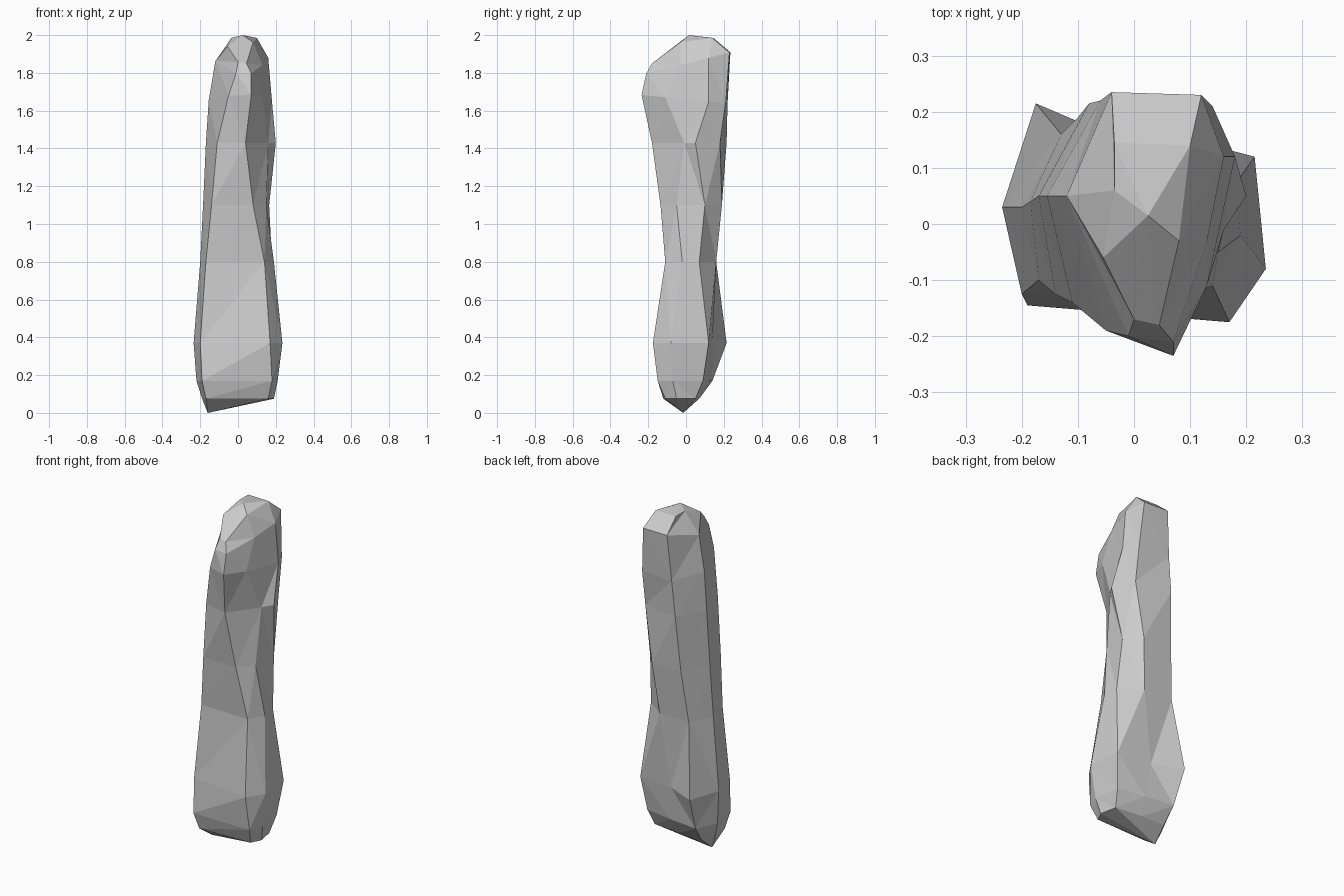
import bpy, bmesh

# Faceted cross-sections from base to head: (height, tilt along y, outline)
# Outline order: front left, front right, right, right back, back, back left, left
SECTIONS = [
    (0.075, 0, [(-.17, -.12), (.16, -.11), (.19, -.05), (.17, .05), (0, .07), (-.15, .07), (-.19, 0)]),
    (0.17, 0, [(-.19, -.145), (.18, -.15), (.21, -.07), (.19, .09), (.02, .12), (-.16, .14), (-.22, .02)]),
    (0.37, 0, [(-.2, -.125), (.17, -.175), (.235, -.08), (.215, .12), (0, .14), (-.175, .215), (-.235, .03)]),
    (0.80, 0, [(-.17, -.1), (.14, -.11), (.19, -.02), (.18, .07), (.06, .16), (-.13, .16), (-.2, .03)]),
    (1.10, 0, [(-.14, -.125), (.08, -.135), (.15, -.05), (.165, .1), (.09, .19), (-.1, .19), (-.185, .04)]),
    (1.43, 0, [(-.11, -.14), (.04, -.18), (.16, -.01), (.2, .05), (.14, .18), (-.08, .215), (-.17, .05)]),
    (1.66, -.1, [(-.05, -.19), (.07, -.235), (.13, -.11), (.18, .12), (.14, .21), (-.06, .22), (-.155, .05)]),
    (1.85, .25, [(-.01, -.2), (.07, -.21), (.13, -.03), (.16, .12), (.12, .23), (-.04, .235), (-.12, .05)]),
    (1.985, .75, [(0, -.17), (.045, -.18), (.08, -.03), (.1, .14), (-.035, .145), (-.035, .06), (-.055, -.06)]),
]
BASE_TIP = (-.16, -.015, 0)
HEAD_TIP = (.025, .015, 2)

# Standing stone: skin the sections, then close both ends to a tip
bm = bmesh.new()
rings = [[bm.verts.new((x, y, min(z + tilt * y, 1.985 if tilt > .5 else 2)))
          for x, y in outline] for z, tilt, outline in SECTIONS]
n = len(rings[0])
for low, high in zip(rings, rings[1:]):
    for i in range(n):
        j = (i + 1) % n
        bm.faces.new((low[i], low[j], high[j], high[i]))
for ring, tip in ((rings[0], BASE_TIP), (rings[-1], HEAD_TIP)):
    v = bm.verts.new(tip)
    for i in range(n):
        bm.faces.new((ring[i], ring[(i + 1) % n], v))
bmesh.ops.triangulate(bm, faces=bm.faces[:])
bmesh.ops.recalc_face_normals(bm, faces=bm.faces[:])

mesh = bpy.data.meshes.new("standing_stone")
bm.to_mesh(mesh)
bm.free()
stone = bpy.data.objects.new("standing_stone", mesh)
bpy.context.collection.objects.link(stone)
